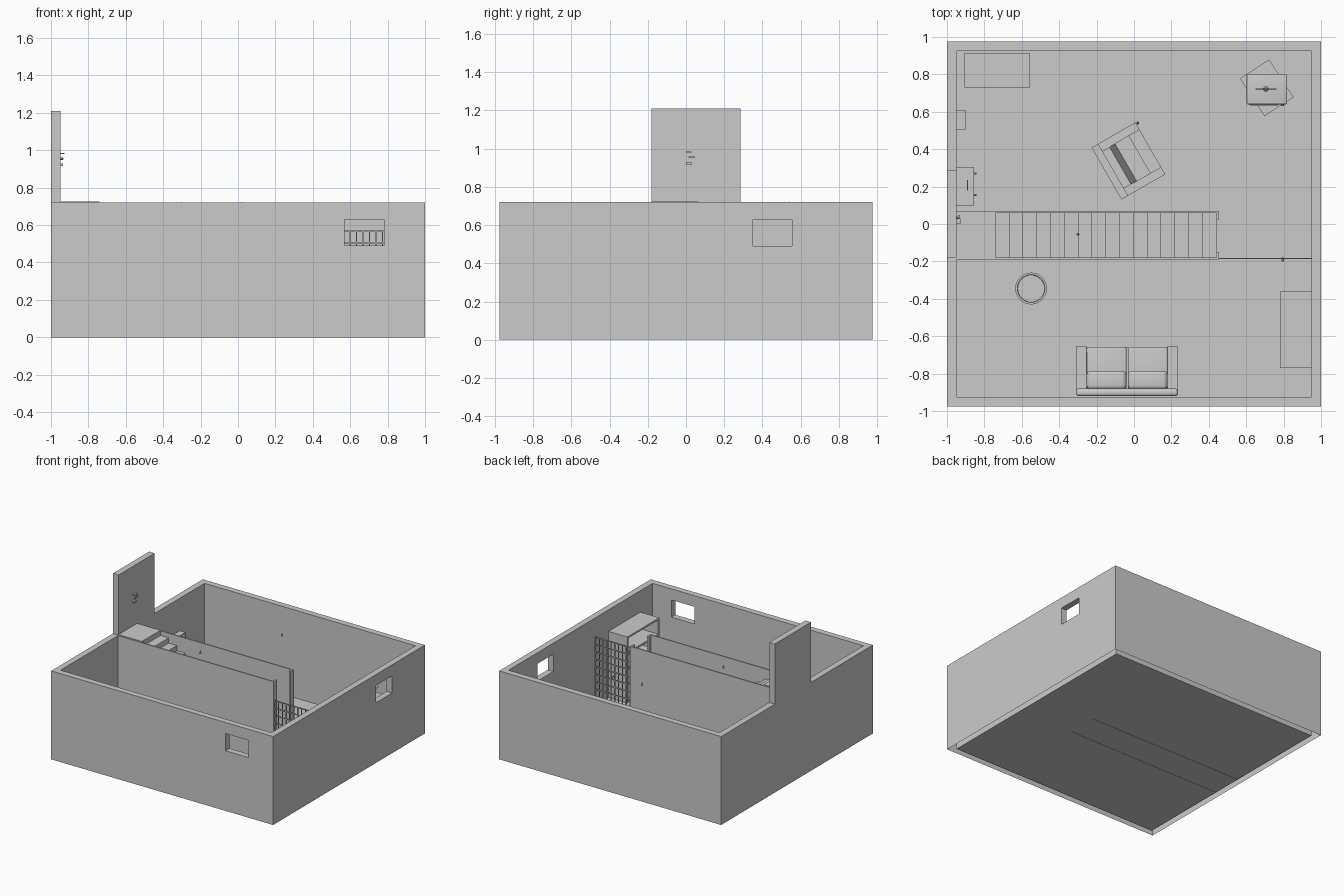
import bpy, bmesh, math
from mathutils import Matrix, Vector

cube = bpy.data.objects.get("Cube")
if cube:
    bpy.data.objects.remove(cube, do_unlink=True)

grey = bpy.data.materials.new("plain grey")
grey.use_nodes = True
grey.diffuse_color = (0.6, 0.6, 0.6, 1)
grey.node_tree.nodes["Principled BSDF"].inputs["Base Color"].default_value = (0.6, 0.6, 0.6, 1)


def finish(name, bm, place=None):
    mesh = bpy.data.meshes.new(name)
    bmesh.ops.recalc_face_normals(bm, faces=bm.faces[:])
    bm.to_mesh(mesh)
    bm.free()
    mesh.materials.append(grey)
    obj = bpy.data.objects.new(name, mesh)
    bpy.context.collection.objects.link(obj)
    if place:
        obj.matrix_world = place
    return obj


def smooth(obj):
    bpy.ops.object.select_all(action='DESELECT')
    obj.select_set(True)
    bpy.context.view_layer.objects.active = obj
    bpy.ops.object.shade_smooth_by_angle(angle=math.radians(40))


def box(name, x, y, z, place=None, round_by=0):
    bm = bmesh.new()
    bmesh.ops.create_cube(bm, size=1)
    for v in bm.verts:
        v.co = [r[0] if c < 0 else r[1] for c, r in zip(v.co, (x, y, z))]
    if round_by:
        bmesh.ops.bevel(bm, geom=bm.edges[:], offset=round_by, segments=4,
                        profile=0.5, affect='EDGES')
    obj = finish(name, bm, place)
    if round_by:
        smooth(obj)
    return obj


def prism(name, profile, y0, y1, place=None):
    """Extrude an x-z outline along y."""
    bm = bmesh.new()
    face = bm.faces.new([bm.verts.new((px, y0, pz)) for px, pz in profile])
    new = bmesh.ops.extrude_face_region(bm, geom=[face])["geom"]
    bmesh.ops.translate(bm, vec=(0, y1 - y0, 0),
                        verts=[g for g in new if isinstance(g, bmesh.types.BMVert)])
    return finish(name, bm, place)


def lathe(name, profile, at, sides=32):
    bm = bmesh.new()
    verts = [bm.verts.new((r, 0, z)) for r, z in profile]
    edges = [bm.edges.new(pair) for pair in zip(verts, verts[1:])]
    bmesh.ops.spin(bm, geom=verts + edges, cent=(0, 0, 0), axis=(0, 0, 1),
                   angle=math.tau, steps=sides, use_duplicate=False)
    bmesh.ops.remove_doubles(bm, verts=bm.verts[:], dist=0.0002)
    obj = finish(name, bm, Matrix.Translation(at))
    smooth(obj)
    return obj


def rod(name, a, b, radius=0.002):
    a, b = Vector(a), Vector(b)
    bm = bmesh.new()
    bmesh.ops.create_cone(bm, cap_ends=True, segments=8, radius1=radius,
                          radius2=radius, depth=(b - a).length)
    turn = (b - a).to_track_quat('Z', 'Y').to_matrix().to_4x4()
    return finish(name, bm, Matrix.Translation((a + b) / 2) @ turn)


W, D, H, T = 1.0, 0.976, 0.72, 0.05
IX, IY = W - T, D - T

# Outer walls, hollowed and pierced by two windows, open underneath
walls = box("outer_walls", (-W, W), (-D, D), (0, H))
cutters = [box("room_cutter", (-IX, IX), (-IY, IY), (-1, 2)),
           box("front_window_cutter", (0.57, 0.78), (-1.2, -0.8), (0.49, 0.63)),
           box("side_window_cutter", (0.8, 1.2), (0.35, 0.555), (0.49, 0.63))]
for cutter in cutters:
    cutter.hide_render = True
    mod = walls.modifiers.new(cutter.name, 'BOOLEAN')
    mod.operation, mod.solver, mod.object = 'DIFFERENCE', 'EXACT', cutter
bpy.context.view_layer.update()
carved = bpy.data.meshes.new_from_object(
    walls.evaluated_get(bpy.context.evaluated_depsgraph_get()))
walls.modifiers.clear()
walls.data = carved
for cutter in cutters:
    bpy.data.objects.remove(cutter, do_unlink=True)
bm = bmesh.new()
bm.from_mesh(carved)
under = [f for f in bm.faces if f.normal.z < -0.9 and f.calc_center_median().z < 0.01]
bmesh.ops.delete(bm, geom=under, context='FACES_ONLY')
bm.to_mesh(carved)
bm.free()

box("floor", (-IX, IX), (-IY, IY), (0.002, 0.006))

# Entrance door and the wall beside it, above the side wall
box("entrance_door", (-W, -IX), (-0.18, 0.05), (H, 1.21))
box("entrance_wall", (-W, -IX), (0.05, 0.285), (H, 1.21))
box("door_lock", (-0.95, -0.935), (0.0, 0.028), (0.915, 0.93))
rod("door_handle_stem", (-0.95, 0.035, 0.955), (-0.935, 0.035, 0.955), 0.006)
box("door_handle", (-0.94, -0.934), (0.012, 0.048), (0.95, 0.958))
box("door_bolt", (-0.95, -0.927), (0.0, 0.03), (0.98, 0.986))

# Stairwell walls with end returns
for side, y0, y1, r0, r1 in (("back", 0.06, 0.07, 0.025, 0.06),
                             ("front", -0.19, -0.18, -0.18, -0.15)):
    box(side + "_stair_wall", (-IX, 0.455), (y0, y1), (0, H))
    box(side + "_stair_post", (0.44, 0.455), (r0, r1), (0.006, H))

# Staircase and landing
steps, top_x, end_x, top_z = 16, -0.74, 0.44, 0.725
run, rise = (end_x - top_x) / steps, top_z / (steps + 1)
outline = [(-IX, 0.006), (end_x, 0.006)]
for i in range(steps):
    outline += [(end_x - i * run, (i + 1) * rise), (end_x - (i + 1) * run, (i + 1) * rise)]
outline += [(top_x, top_z), (-IX, top_z)]
prism("staircase", outline, -0.18, 0.06)

# Barred partition with a gate knob
bars, rails = 14, 9
for i in range(bars + 1):
    x = 0.46 + i * 0.485 / bars
    box("partition_bar", (x - 0.003, x + 0.003), (-0.188, -0.182), (0.006, 0.57))
for i in range(rails + 1):
    z = 0.02 + i * 0.545 / rails
    box("partition_rail", (0.455, IX), (-0.188, -0.182), (z - 0.003, z + 0.005))
rod("gate_knob", (0.795, -0.2, 0.28), (0.795, -0.18, 0.28), 0.006)

# Bookcase against the side wall
box("bookcase_back", (0.94, IX), (-0.77, -0.36), (0.006, 0.545))
for y in (-0.77, -0.375):
    box("bookcase_side", (0.78, 0.94), (y, y + 0.015), (0.006, 0.545))
for i in range(5):
    z = 0.02 + i * 0.1275
    box("bookcase_shelf", (0.78, 0.94), (-0.755, -0.375), (z, z + 0.015))

# Utility items along the other side wall
box("storage_chest", (-0.905, -0.555), (0.73, 0.915), (0.006, 0.21))
box("wall_panel", (-IX, -0.9), (0.505, 0.61), (0.31, 0.455))
box("cabinet", (-IX, -0.855), (0.1, 0.305), (0.006, 0.32))
box("cabinet_handle", (-0.893, -0.887), (0.18, 0.235), (0.32, 0.33))
for y in (0.155, 0.27):
    rod("cabinet_knob", (-0.855, y, 0.22), (-0.843, y, 0.22), 0.005)

# Bulbs and floor drain
for x, y in ((-0.3, -0.055), (0.02, 0.54)):
    lathe("hanging_bulb", [(0, 0.025), (0.004, 0.024), (0.004, 0.012), (0.008, 0.005),
                           (0.005, -0.003), (0, -0.005)], (x, y, 0.697), 12)
lathe("floor_drain", [(0.008, 0), (0.008, 0.006), (0, 0.006)], (0.11, -0.545, 0.006), 12)

# Round bin
lathe("round_bin", [(0, 0), (0.08, 0), (0.085, 0.23), (0.074, 0.23), (0.072, 0.215),
                    (0, 0.215)], (-0.55, -0.345, 0.006))

# Sofa with two seats
box("sofa_base", (-0.255, 0.18), (-0.885, -0.66), (0.006, 0.07))
box("sofa_back", (-0.31, 0.235), (-0.92, -0.88), (0.006, 0.24), round_by=0.015)
for x in (-0.31, 0.18):
    box("sofa_arm", (x, x + 0.055), (-0.9, -0.655), (0.006, 0.17))
for x in (-0.253, -0.033):
    box("sofa_seat_cushion", (x, x + 0.212), (-0.88, -0.657), (0.07, 0.125), round_by=0.008)
    box("sofa_back_cushion", (x, x + 0.212), (-0.885, -0.785), (0.125, 0.235), round_by=0.022)

# Armchair turned towards the television
turn = Matrix.Translation((-0.03, 0.337, 0)) @ Matrix.Rotation(math.radians(30), 4, 'Z')
box("armchair_back", (-0.135, -0.094), (-0.16, 0.16), (0.006, 0.27), turn)
for y in (-0.16, 0.115):
    box("armchair_arm", (-0.094, 0.135), (y, y + 0.045), (0.006, 0.17), turn)
box("armchair_seat", (-0.094, 0.07), (-0.115, 0.115), (0.006, 0.12), turn)
box("armchair_front", (0.07, 0.135), (-0.115, 0.115), (0.006, 0.11), turn)
prism("armchair_back_cushion", [(-0.094, 0.12), (-0.016, 0.12), (-0.05, 0.25), (-0.094, 0.25)],
      -0.115, 0.115, turn)

# Television on a turned table
turn = Matrix.Translation((0.71, 0.728, 0)) @ Matrix.Rotation(math.radians(33), 4, 'Z')
box("table_top", (-0.093, 0.093), (-0.12, 0.12), (0.145, 0.16), turn)
for x in (-0.09, 0.075):
    for y in (-0.117, 0.102):
        box("table_leg", (x, x + 0.015), (y, y + 0.015), (0.006, 0.145), turn)
box("television", (0.602, 0.818), (0.64, 0.803), (0.16, 0.32), round_by=0.006)
box("television_screen", (0.62, 0.77), (0.634, 0.641), (0.18, 0.305))
for z in (0.28, 0.25):
    rod("television_dial", (0.793, 0.641, z), (0.793, 0.63, z), 0.008)
lathe("antenna_base", [(0.013, 0), (0.01, 0.01), (0, 0.014)], (0.705, 0.722, 0.32), 16)
for side in (-1, 1):
    rod("antenna_rod", (0.705, 0.722, 0.33), (0.705 + side * 0.055, 0.722, 0.42))
